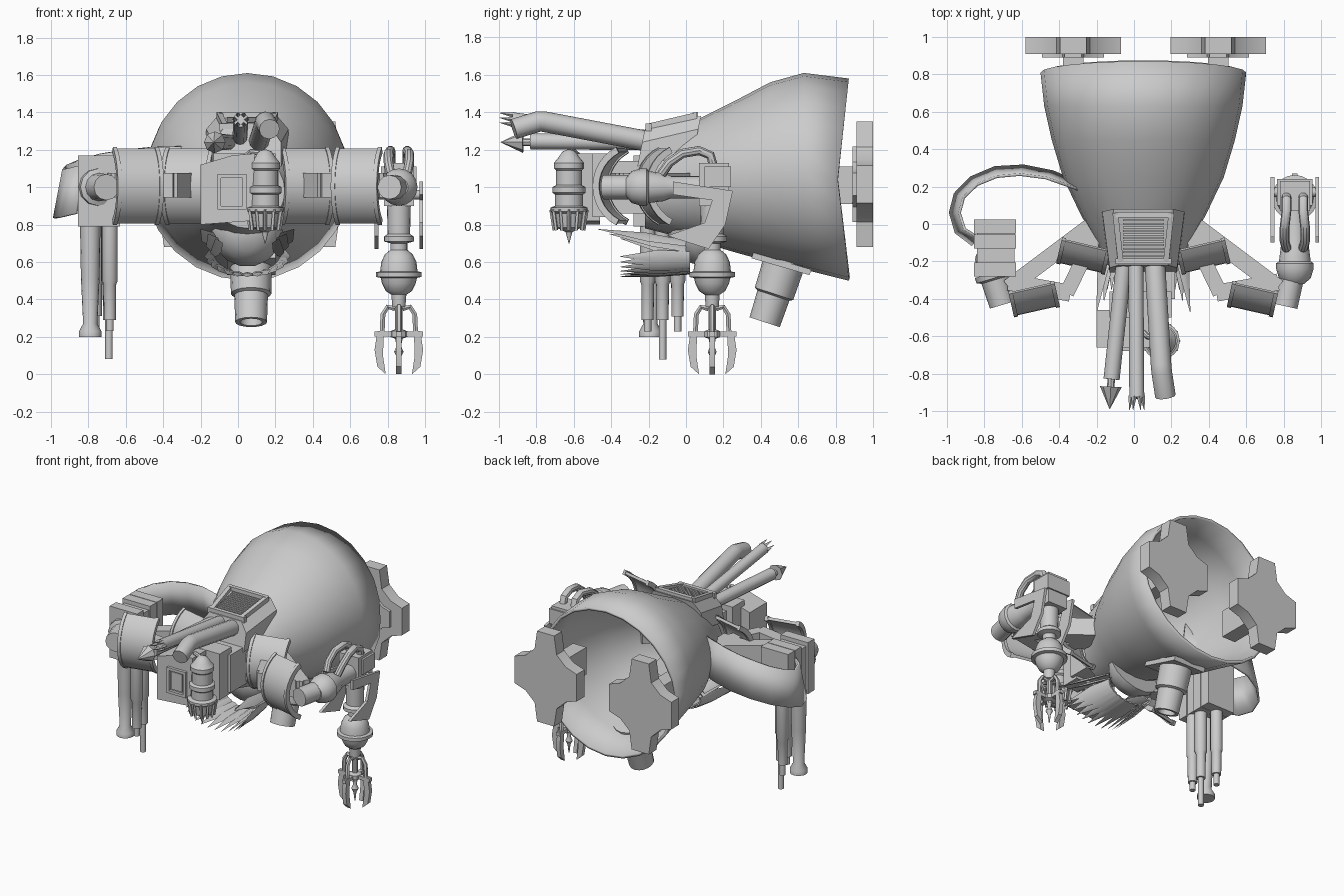
import bpy, bmesh
from math import sin, cos, pi, radians
from mathutils import Vector as V, Matrix

cube = bpy.data.objects.get("Cube")
if cube:
    bpy.data.objects.remove(cube)

metal = bpy.data.materials.new("grey_metal")
metal.use_nodes = True
GREY = (0.6, 0.6, 0.6, 1)
metal.diffuse_color = GREY
metal.node_tree.nodes["Principled BSDF"].inputs["Base Color"].default_value = GREY
CX = 0.05  # body centre line


def finish(name, bm, angle=35):
    bmesh.ops.recalc_face_normals(bm, faces=bm.faces)
    mesh = bpy.data.meshes.new(name)
    bm.to_mesh(mesh)
    bm.free()
    mesh.materials.append(metal)
    ob = bpy.data.objects.new(name, mesh)
    bpy.context.collection.objects.link(ob)
    bpy.ops.object.select_all(action="DESELECT")
    bpy.context.view_layer.objects.active = ob
    ob.select_set(True)
    bpy.ops.object.shade_smooth_by_angle(angle=radians(angle))
    return ob


def loft(name, rings, caps=(True, True), closed=True, angle=35):
    bm = bmesh.new()
    rows = [[bm.verts.new(p) for p in ring] for ring in rings]
    n = len(rows[0])
    for a, b in zip(rows, rows[1:]):
        for i in range(n if closed else n - 1):
            j = (i + 1) % n
            bm.faces.new((a[i], a[j], b[j], b[i]))
    for use, row in zip(caps, (rows[0], rows[-1])):
        if use:
            bm.faces.new(row)
    return finish(name, bm, angle)


def prism(name, pts, offset):
    pts, offset = [V(p) for p in pts], V(offset)
    return loft(name, [pts, [p + offset for p in pts]])


def circle(origin, axis, r, h, sides):
    q = V(axis).to_track_quat("Z", "Y")
    return [V(origin) + q @ V((r * cos(2 * pi * i / sides), r * sin(2 * pi * i / sides), h)) for i in range(sides)]


def lathe(name, origin, axis, profile, sides=16):
    return loft(name, [circle(origin, axis, max(r, 0.001), h, sides) for r, h in profile])


def rod(name, p, q, r, r2=None, sides=12):
    d = V(q) - V(p)
    return lathe(name, p, d, [(r, 0), (r if r2 is None else r2, d.length)], sides)


def tube(name, path, r, sides=12):
    path = [V(p) for p in path]
    steps = zip(path, path[1:] + path[-1:], path[:1] + path[:-1])
    return loft(name, [circle(p, b - a, r, 0, sides) for p, b, a in steps])


def box(name, lo, hi):
    (a, b, c), (d, e, f) = lo, hi
    return prism(name, [(a, b, c), (d, b, c), (d, e, c), (a, e, c)], (0, 0, f - c))


def beam(name, p, q, w, h):
    p, q = V(p), V(q)
    side = (q - p).cross(V((0, 0, 1))).normalized() * w / 2
    up = V((0, 0, h / 2))
    return prism(name, [p - side - up, p + side - up, p + side + up, p - side + up], q - p)


# Hollow body shell, open at the back with a wavy rim
sections = [(0.81, 1.04, 0.55, 0.54, 0.06), (0.63, 1.085, 0.53, 0.525, 0), (0.45, 1.08, 0.49, 0.48, 0),
            (0.25, 1.055, 0.43, 0.4, 0), (0.05, 1.035, 0.335, 0.32, 0), (-0.1, 1.0, 0.25, 0.25, 0),
            (-0.22, 0.98, 0.2, 0.2, 0)]
turn = [2 * pi * i / 24 for i in range(24)]
shell = loft("body_shell", [[(CX + rx * cos(a), y + wave * abs(sin(a)), z + rz * sin(a)) for a in turn]
                            for y, z, rx, rz, wave in sections], caps=(False, True), angle=50)
shell.modifiers.new("thickness", "SOLIDIFY").thickness = 0.02

# Rear thrusters: cross-shaped plates on shafts
quarter = [(0.07, 0.335), (0.09, 0.2), (0.165, 0.13), (0.255, 0.1)]
cross = (quarter + [(x, -z) for x, z in quarter[::-1]] +
         [(-x, -z) for x, z in quarter] + [(-x, z) for x, z in quarter[::-1]])
for tag, x in (("right", -0.325), ("left", 0.45)):
    prism(tag + "_thruster", [(x + a, 0.91, 1.015 + b) for a, b in cross], (0, 0.09, 0))
    prism(tag + "_thruster_back", [(x + a * 0.65, 0.89, 1.015 + b * 0.6) for a, b in cross], (0, 0.03, 0))
    box(tag + "_thruster_shaft", (x - 0.055, 0.6, 0.91), (x + 0.055, 0.9, 1.11))

# Hood with slatted vent
arch = [(-0.22, -0.2), (-0.22, -0.07), (-0.16, 0), (0.16, 0), (0.22, -0.07), (0.22, -0.2)]
loft("hood", [[(CX + x * s, y + z * 0.2, t + z) for x, z in arch]
              for y, t, s in ((0.08, 1.38, 1), (-0.22, 1.31, 0.82))])
top = lambda y: 1.31 + (y + 0.22) * 0.235
for s in (-1, 1):
    beam("hood_side_rim", (CX + s * 0.15, 0.06, top(0.06) + 0.005), (CX + s * 0.12, -0.21, top(-0.21) + 0.005), 0.03, 0.04)
for y in (0.05, -0.2):
    beam("hood_cross_rim", (CX - 0.15, y, top(y) + 0.005), (CX + 0.15, y, top(y) + 0.005), 0.03, 0.04)
for i in range(11):
    y = 0.02 - i * 0.019
    beam("vent_slat", (CX - 0.11, y, top(y)), (CX + 0.11, y, top(y)), 0.01, 0.02)

# Three forward barrels
tube("dart_barrel", [(-0.05, -0.18, 1.24), (-0.12, -0.83, 1.245)], 0.043)
lathe("dart_tip", (-0.122, -0.83, 1.24), (-0.05, -1, 0), [(0.02, 0), (0.02, 0.04), (0.058, 0.04), (0, 0.16)], 8)
tube("fork_barrel", [(0.01, -0.18, 1.26), (0.015, -0.93, 1.36)], 0.04)
for i in range(6):
    a = 2 * pi * i / 6
    p = V((0.015 + 0.03 * cos(a), -0.92, 1.36 + 0.03 * sin(a)))
    rod("fork_tooth", p, p + V((0.01 * cos(a), -0.075, 0.01)), 0.015, 0.001, 4)
tube("bent_barrel", [(0.11, -0.18, 1.24), (0.145, -0.76, 1.35), (0.148, -0.79, 1.35), (0.168, -0.92, 1.31)], 0.055)


# Curved shoulder plates with rims, and the struts behind them
def arc_plate(name, front, length, yaw, r=0.227, half=62, thick=0.02):
    rot = Matrix.Rotation(yaw, 3, "Z")
    angles = [radians(-half + 2 * half * i / 12) for i in range(13)]
    loop = [(r, a) for a in angles] + [(r - thick, a) for a in angles[::-1]]
    pts = lambda x: [V(front) + rot @ V((x, 0.227 - k * cos(a), k * sin(a))) for k, a in loop]
    loft(name, [pts(-length / 2), pts(length / 2)])


for s, tag in ((-1, "right"), (1, "left")):
    for part, x, y, yaw, size in (("inner", 0.335, -0.235, 0.23, 0.265), ("outer", 0.57, -0.465, -0.22, 0.25)):
        arc_plate(f"{tag}_{part}_plate", (CX + s * x, y, 1.005), size, s * yaw)
        for e in (0.01 - size / 2, size / 2 - 0.01):
            arc_plate(f"{tag}_{part}_plate_rim", (CX + s * x + e * cos(yaw), y + e * sin(s * yaw), 1.005),
                      0.022, s * yaw, 0.234, 63, 0.035)
    at = lambda x, y: (CX + s * x, y, 1.01)
    beam(tag + "_rear_strut", at(0.24, 0.02), at(0.72, -0.34), 0.09, 0.13)
    beam(tag + "_front_strut", at(0.24, -0.02), at(0.41, -0.37), 0.08, 0.13)
    beam(tag + "_cross_strut", at(0.39, -0.37), at(0.72, -0.31), 0.09, 0.13)
    beam(tag + "_plate_mount", at(0.24, -0.13), at(0.42, -0.13), 0.09, 0.13)

# Head box with screen, and a lantern beside it
front = [(-0.2, 0.8), (0.07, 0.82), (0.09, 1.18), (-0.03, 1.17), (-0.2, 1.12)]
prism("head_box", [(x, -0.66, z) for x, z in front], (0, 0.2, 0))
box("head_middle", (-0.13, -0.5, 0.84), (0.2, -0.36, 1.18))
box("head_neck", (-0.08, -0.4, 0.86), (0.22, -0.15, 1.14))
box("screen", (-0.08, -0.668, 0.91), (0.01, -0.655, 1.04))
for x in (-0.11, 0.025):
    box("screen_side", (x, -0.68, 0.89), (x + 0.02, -0.65, 1.06))
for z in (0.88, 1.05):
    box("screen_edge", (-0.11, -0.68, z), (0.045, -0.65, z + 0.02))
LX, LY = 0.145, -0.625
lathe("lantern", (LX, LY, 0), (0, 0, 1),
      [(0.002, 0.7), (0.018, 0.76), (0.07, 0.785), (0.085, 0.86), (0.1, 0.87), (0.1, 0.89), (0.075, 0.9),
       (0.075, 0.96), (0.088, 0.97), (0.088, 1.0), (0.07, 1.01), (0.07, 1.09), (0.08, 1.1), (0.08, 1.13),
       (0.055, 1.16), (0.035, 1.19), (0.01, 1.2)])
for i in range(12):
    a = 2 * pi * i / 12
    c, s = cos(a), sin(a)
    rod("lantern_bar", (LX + 0.078 * c, LY + 0.078 * s, 0.77), (LX + 0.095 * c, LY + 0.095 * s, 0.88), 0.01, sides=4)
tube("lantern_hook", [(0.02, -0.55, 1.15), (0.07, -0.6, 1.19), (LX, LY, 1.18)], 0.015, 8)


# Jaw: long side shards and a lower ring of teeth around a throat
def shard(name, p, q, across, wide, thin=0.01):
    p, q = V(p), V(q)
    w = V(across).normalized() * wide
    n = w.cross(q - p).normalized() * thin
    loft(name, [[c - w * k, c + n * k, c + w * k, c - n * k]
                for c, k in ((p, 0.7), (p.lerp(q, 0.45), 1), (q, 0.05))])


lathe("throat", (CX, 0.06, 0.76), (0, -1, -0.4), [(0.19, 0), (0.18, 0.05), (0.12, 0.12), (0.05, 0.15)], 14)
for s in (-1, 1):
    for k in range(3):
        shard("side_shard", (CX + s * (0.18 - 0.01 * k), 0, 0.7 - 0.03 * k),
              (CX + s * (0.25 - 0.04 * k), -0.47 + 0.06 * k, 0.775 - 0.025 * k), (s, 0, -0.7), 0.04)
for i in range(13):
    a = radians(185 + i * 170 / 12)
    shard("lower_tooth", (CX + 0.18 * cos(a), 0.02, 0.64 + 0.1 * sin(a)),
          (CX + 0.23 * cos(a), -0.35, 0.64 + 0.12 * sin(a)), (-sin(a), 0, cos(a)), 0.035)

# Belly nozzle, hollow at the lower end
lathe("belly_nozzle", (0.07, 0.535, 0.63), (0, -0.31, -0.95),
      [(0.13, 0), (0.13, 0.04), (0.112, 0.05), (0.108, 0.21), (0.09, 0.22), (0.085, 0.37), (0.06, 0.37), (0.055, 0.31)])
prism("nozzle_plate", [(-0.06, 0.35, 0.62), (0.2, 0.35, 0.62), (0.2, 0.66, 0.53), (-0.06, 0.66, 0.53)], (0, 0.01, 0.03))

# Right shoulder block, stub and hanging legs
box("right_block", (-0.84, -0.27, 0.8), (-0.64, 0.02, 1.14))
for y in (-0.28, -0.13, -0.05):
    box("right_block_band", (-0.855, y, 0.79), (-0.63, y + 0.075, 1.17))
lathe("right_stub", (-0.755, -0.26, 1.0), (0.3, -1, 0), [(0.1, 0), (0.1, 0.03), (0.075, 0.04), (0.07, 0.18)], 12)
lathe("right_long_leg", (-0.79, -0.19, 0.82), (0, 0, -1),
      [(0.055, 0), (0.05, 0.3), (0.038, 0.55), (0.06, 0.59), (0.06, 0.62), (0.03, 0.62)])
for tag, x, y, mid, low in (("front", -0.685, -0.205, 0.29, 0.23), ("middle", -0.69, -0.125, 0.29, 0.08),
                            ("rear", -0.76, -0.045, 0.31, 0.23)):
    lathe(f"right_{tag}_leg", (x, y, 0), (0, 0, 1),
          [(0.02, low), (0.02, mid), (0.032, mid), (0.034, 0.48), (0.042, 0.5), (0.042, 0.82)])

# Curved band from the body to the right block, its lower edge flared outward
curve = [(-0.27, 0.2, 1.09), (-0.45, 0.27, 1.085), (-0.6, 0.295, 1.07), (-0.74, 0.285, 1.05), (-0.86, 0.235, 1.02),
         (-0.94, 0.155, 0.99), (-0.965, 0.06, 0.965), (-0.935, -0.04, 0.97), (-0.85, -0.1, 0.99)]
flare = [V((x + 0.7, y - 0.05, 0)).normalized() * 0.025 + V((0, 0, -0.13)) for x, y, z in curve]
band = loft("side_band", [[V(p) + f, V(p) - f] for p, f in zip(curve, flare)], caps=(False, False), closed=False)
band.modifiers.new("thickness", "SOLIDIFY").thickness = 0.015

# Left shoulder joint, box, hoses and brackets
AX, AY = 0.86, 0.14
rod("left_stub", (0.81, -0.44, 1.0), (0.85, -0.26, 1.0), 0.065)
lathe("left_joint", (AX, -0.32, 1.0), (0, 1, 0),
      [(0.05, 0), (0.085, 0.03), (0.1, 0.08), (0.1, 0.11), (0.085, 0.12), (0.075, 0.2), (0.06, 0.24), (0.06, 0.44)])
box("left_box", (0.78, 0.07, 0.9), (0.94, 0.23, 1.13))
box("left_box_lid", (0.765, 0.1, 1.0), (0.955, 0.24, 1.11))
for s in (-1, 1):
    x = AX + s * 0.045
    tube("left_hose", [(x, -0.13, 1.07), (x + s * 0.01, -0.09, 1.13), (x + s * 0.01, -0.02, 1.18),
                       (x, 0.07, 1.195), (x, 0.13, 1.17), (x, 0.15, 1.1)], 0.026, 10)
    bracket = [(-0.07, 1.03), (0.25, 0.98), (0.21, 0.8), (0.12, 0.67), (-0.1, 0.74), (0.1, 0.81), (0.14, 0.93), (-0.07, 0.96)]
    prism("left_bracket", [(AX + s * 0.12 - 0.01, y, z) for y, z in bracket], (0.02, 0, 0))
    rod("bracket_pin", (AX, 0.17, 0.96), (AX + s * 0.125, 0.17, 0.96), 0.025)

# Left forearm with ball and collars
lathe("left_forearm", (AX, AY, 0), (0, 0, 1),
      [(0.035, 0.36), (0.04, 0.425), (0.07, 0.445), (0.09, 0.485), (0.097, 0.515), (0.122, 0.52), (0.122, 0.545),
       (0.1, 0.55), (0.094, 0.6), (0.075, 0.64), (0.045, 0.665), (0.045, 0.7), (0.08, 0.71), (0.08, 0.735),
       (0.06, 0.75), (0.065, 0.95)], 20)

# Claw
lathe("claw_hub", (AX, AY, 0), (0, 0, 1),
      [(0.003, 0.03), (0.01, 0.09), (0.025, 0.12), (0.012, 0.15), (0.02, 0.19), (0.045, 0.2), (0.045, 0.23),
       (0.02, 0.24), (0.02, 0.37)], 10)
for i in range(4):
    spin = Matrix.Rotation(i * pi / 2, 3, "Z")
    d, n = spin @ V((1, 0, 0)), spin @ V((0, 0.015, 0))
    at = lambda r, z: V((AX, AY, z)) + d * r
    beam("claw_spoke", at(0.02, 0.215), at(0.13, 0.215), 0.03, 0.025)
    tube("claw_link", [at(0.02, 0.35), at(0.06, 0.36), at(0.085, 0.32), at(0.09, 0.21)], 0.015, 6)
    blade = [at(r, z) - n for r, z in ((0.08, 0.23), (0.115, 0.23), (0.13, 0.13), (0.115, 0.04), (0.07, 0), (0.085, 0.1))]
    prism("claw_finger", blade, n * 2)
